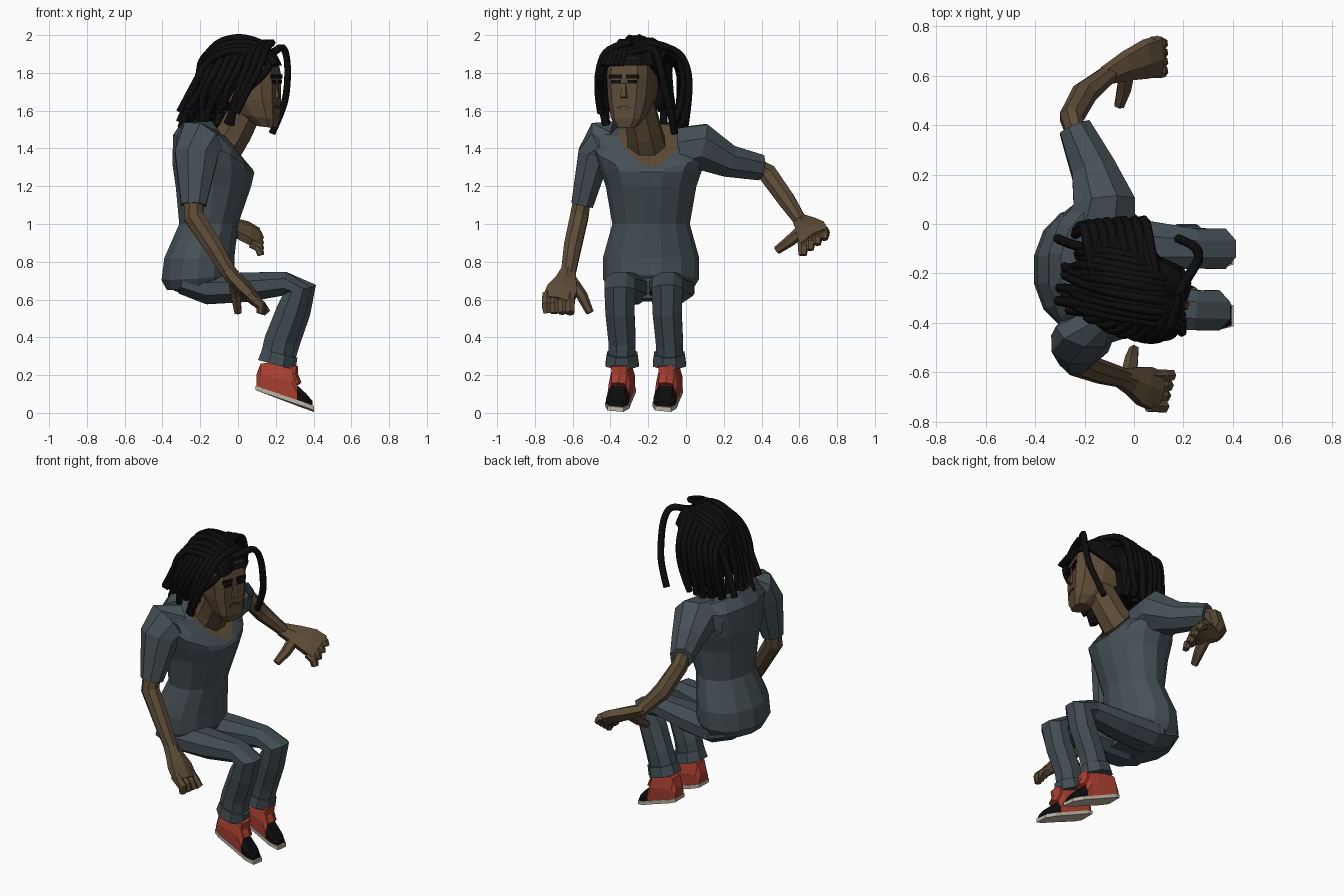
import bpy, bmesh, math, random
from mathutils import Vector, Matrix

random.seed(4)
if "Cube" in bpy.data.objects:
    bpy.data.objects.remove(bpy.data.objects["Cube"])


def material(name, rgb):
    m = bpy.data.materials.new(name)
    m.use_nodes = True
    col = (*rgb, 1)
    m.diffuse_color = col
    node = m.node_tree.nodes["Principled BSDF"]
    node.inputs["Base Color"].default_value = col
    node.inputs["Roughness"].default_value = 0.9
    return m


SHIRT = material("slate shirt", (0.06, 0.081, 0.094))
DENIM = material("dark denim", (0.052, 0.073, 0.084))
SKIN = material("brown skin", (0.11, 0.072, 0.038))
LIPS = material("dark lips", (0.07, 0.04, 0.025))
BLACK = material("black", (0.004, 0.004, 0.004))
RED = material("shoe red", (0.38, 0.048, 0.028))
SOLE = material("sole cream", (0.50, 0.45, 0.36))


def loft(name, rings, mats, rule=None, matrix=None):
    """Skin a list of equal-length point rings and cap both ends."""
    bm = bmesh.new()
    vs = [[bm.verts.new(p) for p in ring] for ring in rings]
    n = len(vs[0])
    for a, b in zip(vs, vs[1:]):
        for i in range(n):
            bm.faces.new((a[i], a[(i + 1) % n], b[(i + 1) % n], b[i]))
    bm.faces.new(vs[0])
    last = bm.faces.new(vs[-1])
    for f in bm.faces:
        if rule:
            f.material_index = rule(f, f is last)
    bmesh.ops.recalc_face_normals(bm, faces=bm.faces)
    me = bpy.data.meshes.new(name)
    bm.to_mesh(me)
    bm.free()
    for m in mats:
        me.materials.append(m)
    if matrix:
        me.transform(matrix)
    ob = bpy.data.objects.new(name, me)
    bpy.context.collection.objects.link(ob)


def circle(n):
    return [(math.cos((i + .5) * math.tau / n), math.sin((i + .5) * math.tau / n)) for i in range(n)]


def limb(name, rows, mat, ref=(0, 1, 0), n=8):
    """Tube along (x, y, z, width, depth) rows; width runs along ref."""
    pts = [Vector(r[:3]) for r in rows]
    rings = []
    for i, (p, r) in enumerate(zip(pts, rows)):
        t = (pts[min(i + 1, len(pts) - 1)] - pts[max(i - 1, 0)]).normalized()
        s = Vector(ref)
        s = (s - t * s.dot(t)).normalized()
        u = t.cross(s)
        k = 1 / math.cos(math.pi / n)
        rings.append([p + s * c * r[3] * k + u * d * r[4] * k for c, d in circle(n)])
    loft(name, rings, [mat])


def box(name, center, size, mat, matrix):
    c, h = Vector(center), Vector(size) / 2
    quad = [(-1, -1), (1, -1), (1, 1), (-1, 1)]
    rings = [[c + Vector((sx * h.x, a * h.y, b * h.z)) for a, b in quad] for sx in (-1, 1)]
    loft(name, rings, [mat], matrix=matrix)


# Shirt body: (x, z, half depth, half width, slope, front pinch), neck opening shows skin
body = [(-.21, .66, .17, .225, .16, 0), (-.212, .71, .198, .255, .1, 0), (-.205, .82, .19, .255, 0, 0),
        (-.155, 1.0, .16, .205, 0, 0), (-.13, 1.2, .205, .24, 0, 0), (-.13, 1.3, .222, .275, -.12, 0),
        (-.135, 1.42, .215, .31, -.6, 0), (-.115, 1.475, .185, .27, -.95, .1), (-.065, 1.465, .13, .18, -1.25, .4)]
rings = [[(x + hx * c, -.185 + hy * s * (1 - pinch * max(c, 0)), z + slope * hx * (c if c > 0 else c * .4))
          for c, s in circle(14)] for x, z, hx, hy, slope, pinch in body]
loft("shirt_body", rings, [SHIRT, SKIN], lambda f, last: int(last))

# Sleeves and arms
limb("right_sleeve", [(-.17, -.37, 1.445, .08, .10), (-.20, -.44, 1.445, .095, .12),
                      (-.22, -.485, 1.37, .086, .115), (-.235, -.55, 1.10, .058, .066)], SHIRT)
limb("right_forearm", [(-.235, -.545, 1.16, .045, .05), (-.235, -.565, 1.04, .048, .054),
                       (-.13, -.60, .88, .046, .048), (-.04, -.625, .73, .038, .038)], SKIN)
limb("left_sleeve", [(-.14, .0, 1.39, .15, .125), (-.12, .08, 1.41, .125, .122),
                     (-.165, .22, 1.335, .09, .085), (-.24, .39, 1.30, .065, .068)], SHIRT, (1, 0, 0))
limb("left_forearm", [(-.235, .37, 1.30, .04, .048), (-.255, .43, 1.27, .046, .05),
                      (-.20, .53, 1.13, .05, .046), (-.10, .61, 1.01, .038, .032)], SKIN, (1, 0, 0))

# Hands with broad, nearly fused fingers
tilt = (0, .85, .5)
limb("right_palm", [(-.06, -.62, .76, .035, .035), (-.01, -.635, .70, .055, .036),
                    (.04, -.655, .65, .08, .036), (.10, -.68, .59, .082, .028)], SKIN, n=6)
limb("right_thumb", [(-.02, -.61, .70, .03, .03), (-.01, -.55, .62, .026, .026),
                     (0, -.508, .53, .018, .018)], SKIN, (1, 0, 0), n=6)
limb("left_palm", [(-.12, .60, 1.02, .034, .03), (-.03, .64, .985, .06, .036),
                   (.05, .668, .955, .082, .036), (.105, .685, .925, .082, .03)], SKIN, tilt, n=6)
limb("left_thumb", [(-.03, .62, .97, .032, .03), (-.04, .55, .91, .028, .026),
                    (-.06, .48, .86, .019, .019)], SKIN, (1, 0, 0), n=6)
for i in range(4):
    y = -.612 - .041 * i
    limb(f"right_finger_{i}", [(.06, y, .625, .025, .026), (.12, y - .003, .57, .025, .024),
                               (.155 - .012 * i, y, .528, .02, .018)], SKIN, n=6)
    y, z = .62 + .037 * i, .90 + .022 * i
    limb(f"left_finger_{i}", [(.07, y, z, .025, .025), (.11, y, z - .025, .025, .022),
                              (.122, y - .003, z - .065 + .006 * i, .02, .016)], SKIN, tilt, n=6)

# Pelvis
limb("pelvis", [(-.34, -.18, .68, .15, .03), (-.2, -.18, .66, .225, .07),
                (-.02, -.19, .66, .18, .055)], DENIM)


# Shoe: sheared stations along the foot, sitting on a sloped sole
def shoe(side, cy):
    def floor(x):
        return .135 - (x - .1) * .36

    def place(x, y, z):
        return (x, cy + y - .17 * (x - .2), z - .3 * y * max(0, x - .1))

    upper = [(.097, .20, .042), (.12, .262, .055), (.24, .265, .058), (.285, .245, .056),
             (.312, .145, .058), (.36, .10, .058), (.395, .06, .038)]
    rings = []
    for x, top, w in upper:
        lo = floor(x)
        sec = [(-w, lo), (w, lo), (w, lo + (top - lo) * .5), (w * .65, top),
               (-w * .65, top), (-w, lo + (top - lo) * .5)]
        rings.append([place(x, y, z) for y, z in sec])
    loft(side + "_shoe", rings, [RED, BLACK],
         lambda f, last: int(f.calc_center_median().x > .305))
    outline = [(.092, .048), (.13, .061), (.27, .061), (.35, .064), (.403, .042)]
    outline += [(x, -w) for x, w in reversed(outline)]
    loft(side + "_sole", [[place(x, y, floor(x) + h) for x, y in outline] for h in (-.017, .006)], [SOLE])
    limb(side + "_shoe_tongue", [place(.315, 0, .15) + (.038, .02), place(.29, 0, .20) + (.04, .025),
                                 place(.30, 0, .25) + (.042, .015)], RED, n=6)


# Legs
for side, hip, knee, ankle, dx in (("right", -.30, -.35, -.338, -.014), ("left", -.08, -.10, -.088, .012)):
    limb(side + "_trouser_leg", [(-.30, hip, .69, .11, .06), (-.16, hip, .655, .12, .08),
                                 (.04, (hip + knee) / 2, .665, .105, .078), (.25, knee, .685, .08, .062),
                                 (.33 + dx, knee, .65, .082, .076), (.295 + dx, knee, .54, .077, .078),
                                 (.235 + dx, ankle, .38, .072, .082), (.203 + dx / 2, ankle, .26, .07, .085)], DENIM)
    limb(side + "_cuff", [(.222 + dx / 2, ankle, .315, .08, .09), (.206 + dx / 2, ankle, .255, .088, .096)], DENIM)
    shoe(side, ankle)

# Neck and head, turned slightly to the side
limb("neck", [(-.09, -.20, 1.38, .105, .10), (-.02, -.22, 1.48, .092, .09),
              (.06, -.255, 1.64, .085, .085)], SKIN)
turn = Matrix.Translation((.03, -.265, 0)) @ Matrix.Rotation(math.radians(-20), 4, "Z")
half = [(1, .6), (.72, .92), (0, 1), (-.7, .8), (-1, .3)]
plan = half + [(x, -y) for x, y in reversed(half)]


def skull(name, rows, mat):
    rings = [[((a + b) / 2 + (b - a) / 2 * x, w * y, z + lean * x) for x, y in plan]
             for z, a, b, w, lean in rows]
    loft(name, rings, [mat], matrix=turn)


skull("head", [(1.515, .08, .175, .055, -.005), (1.57, -.01, .185, .09, -.015), (1.66, -.11, .185, .115, 0),
               (1.78, -.16, .185, .125, 0), (1.88, -.14, .165, .12, 0), (1.94, -.08, .08, .08, 0)], SKIN)
skull("hair_cap", [(1.75, -.20, .13, .15, .10), (1.84, -.20, .182, .155, 0), (1.91, -.17, .15, .14, 0),
                   (1.965, -.09, .07, .08, 0)], BLACK)
skull("hair_back", [(1.60, -.22, -.07, .11, 0), (1.72, -.23, -.05, .16, 0), (1.85, -.20, -.02, .16, 0)], BLACK)
for s in (-1, 1):
    box("eyebrow", (.185, s * .048, 1.78), (.009, .068, .022), BLACK, turn)
    box("eye", (.185, s * .046, 1.753), (.008, .052, .02), BLACK, turn)
    box("mouth_corner", (.186, s * .03, 1.615), (.008, .02, .009), LIPS, turn)
box("mouth", (.186, 0, 1.624), (.008, .046, .01), LIPS, turn)
nose = [[(.18, y, 1.75) for y in (-.012, .012)] + [(.187, y, 1.745) for y in (.01, -.01)],
        [(.18, y, 1.665) for y in (-.022, .022)] + [(.203, y, 1.672) for y in (.014, -.014)]]
loft("nose", nose, [SKIN], matrix=turn)

# Dreadlocks: smooth tubes swept from the hairline to hanging ends
locks = bpy.data.curves.new("dreadlocks", "CURVE")
locks.dimensions = "3D"
locks.bevel_depth = .02
locks.bevel_resolution = 1
locks.resolution_u = 4
locks.use_fill_caps = True


def lock(points):
    sp = locks.splines.new("NURBS")
    sp.points.add(len(points) - 1)
    for p, co in zip(sp.points, points):
        p.co = (*co, 1)
    sp.order_u = 3
    sp.use_endpoint_u = True


def jit(s=.015):
    return random.uniform(-s, s)


# Locks swept from forehead over the crown and down the back
for i in range(13):
    u = i / 6 - 1
    y, arch = -.25 + .14 * u, .06 * u * u
    lock([(.175 - .05 * u - .03 * u * u, y - .05, 1.84), (.15 - .04 * u + jit(), y - .02, 1.95 - arch),
          (.01, y, 1.995 - arch + jit(.012)), (-.14 + jit(), y + .03, 1.95 - arch),
          (-.21 + jit(.025), y * .85 + jit(.02), 1.76), (-.27 + jit(.05), y * .8 + jit(.03), 1.55 + jit(.05))])
# Locks falling around the sides, the right side gathered further back
for s, start, reach, taper, back, low in ((-1, .15, .27, .11, .10, 1.57), (1, .06, .25, .02, .04, 1.52)):
    for i in range(15):
        u = i / 14
        x = start - reach * u
        out = .238 - taper * u * u - .028 * (i % 2)
        lock([(x + .03, -.25 + s * .04, 1.96 - .06 * u * u), (x, -.235 + s * out * .75, 1.95 - .08 * u + jit(.01)),
              (x - back * .3, -.225 + s * out, 1.83), (x - back + jit(), -.225 + s * (out + .005), 1.68),
              (x - back * 1.3 + jit(.03), -.225 + s * (out - .03) + jit(.025), low + jit(.05))])
# Loose front locks
lock([(.12, -.36, 1.90), (.18, -.28, 1.90), (.24, -.18, 1.95), (.265, -.14, 1.86), (.26, -.11, 1.70),
      (.235, -.08, 1.60), (.18, -.06, 1.48)])
lock([(.15, -.30, 1.91), (.18, -.42, 1.86), (.14, -.46, 1.79), (.02, -.45, 1.69), (-.06, -.42, 1.53)])
ob = bpy.data.objects.new("dreadlocks", locks)
locks.materials.append(BLACK)
bpy.context.collection.objects.link(ob)
bpy.ops.object.select_all(action="DESELECT")
ob.select_set(True)
bpy.context.view_layer.objects.active = ob
bpy.ops.object.convert(target="MESH")
